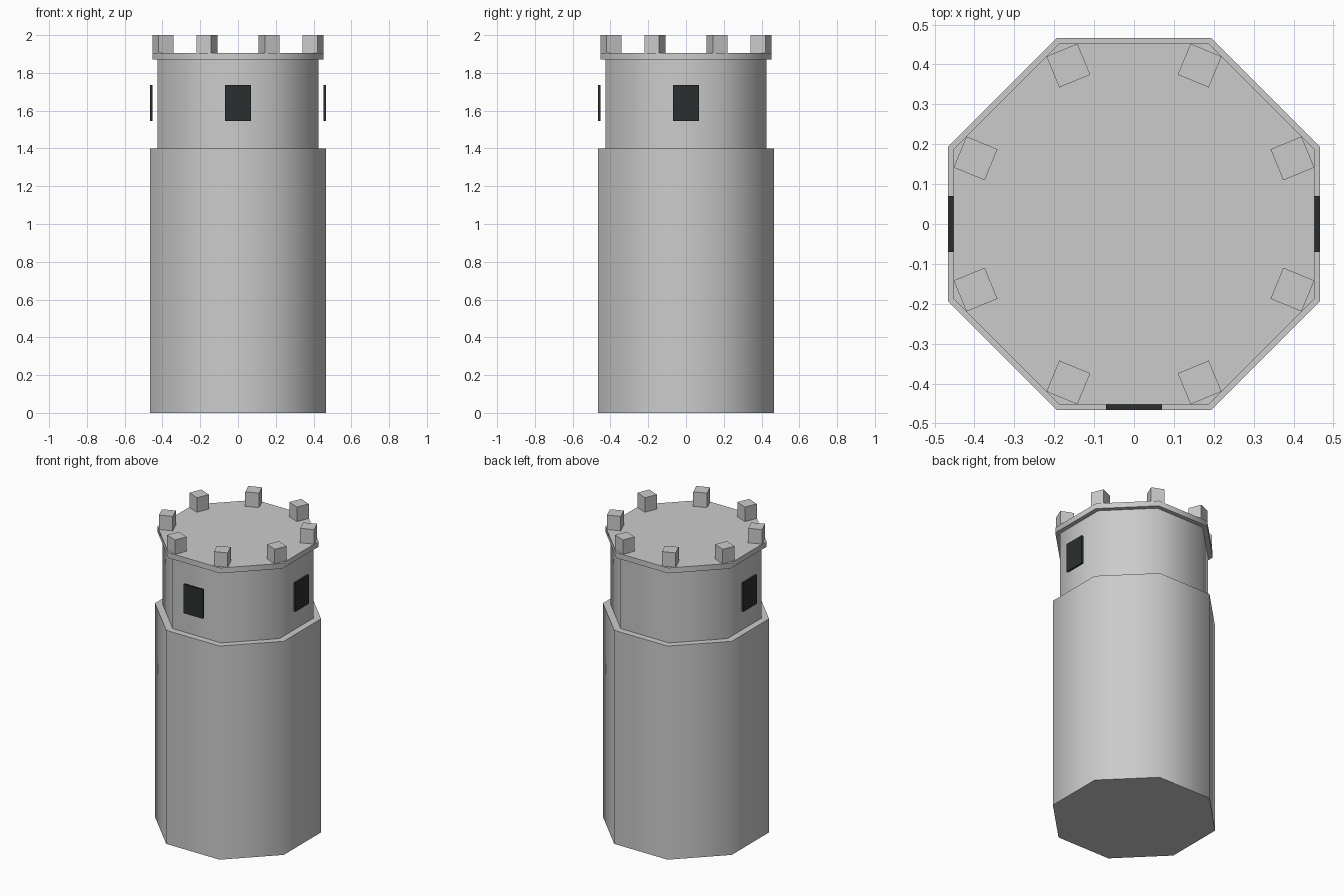
import bpy
from math import pi, cos, sin, radians

if "Cube" in bpy.data.objects:
    bpy.data.objects.remove(bpy.data.objects["Cube"])

dark = bpy.data.materials.new("window_dark")
dark.diffuse_color = (0.024, 0.028, 0.03, 1)
dark.use_nodes = True
dark.node_tree.nodes["Principled BSDF"].inputs["Base Color"].default_value = dark.diffuse_color


def octagon(name, apothem, z0, z1):
    """Eight-sided prism with flat sides facing the axes, softly shaded."""
    bpy.ops.mesh.primitive_cylinder_add(
        vertices=8, radius=apothem / cos(pi / 8), depth=z1 - z0,
        location=(0, 0, (z0 + z1) / 2), rotation=(0, 0, pi / 8))
    ob = bpy.context.object
    ob.name = name
    bpy.ops.object.transform_apply(location=False, rotation=True, scale=True)
    bpy.ops.object.shade_smooth_by_angle(angle=radians(60))
    return ob


def radial_box(name, size, radius, z, angle):
    """Box whose local x axis points outward at the given angle."""
    bpy.ops.mesh.primitive_cube_add(
        size=1, location=(radius * cos(angle), radius * sin(angle), z),
        rotation=(0, 0, angle))
    ob = bpy.context.object
    ob.name = name
    ob.scale = size
    bpy.ops.object.transform_apply(location=False, rotation=True, scale=True)
    return ob


# Tower body, narrower upper storey and roof slab
octagon("tower_base", 0.467, 0.0, 1.40)
octagon("upper_storey", 0.425, 1.40, 1.87)
octagon("roof_slab", 0.453, 1.87, 1.905)

# Battlement blocks on the eight corners
for i in range(8):
    radial_box(f"battlement_{i + 1}", (0.084, 0.084, 0.095),
               0.43, 1.9525, pi / 8 + i * pi / 4)

# Window panels on the right, left and front
for side, angle in (("right", 0), ("left", pi), ("front", -pi / 2)):
    win = radial_box(f"window_{side}", (0.013, 0.14, 0.19), 0.4585, 1.64, angle)
    win.data.materials.append(dark)
